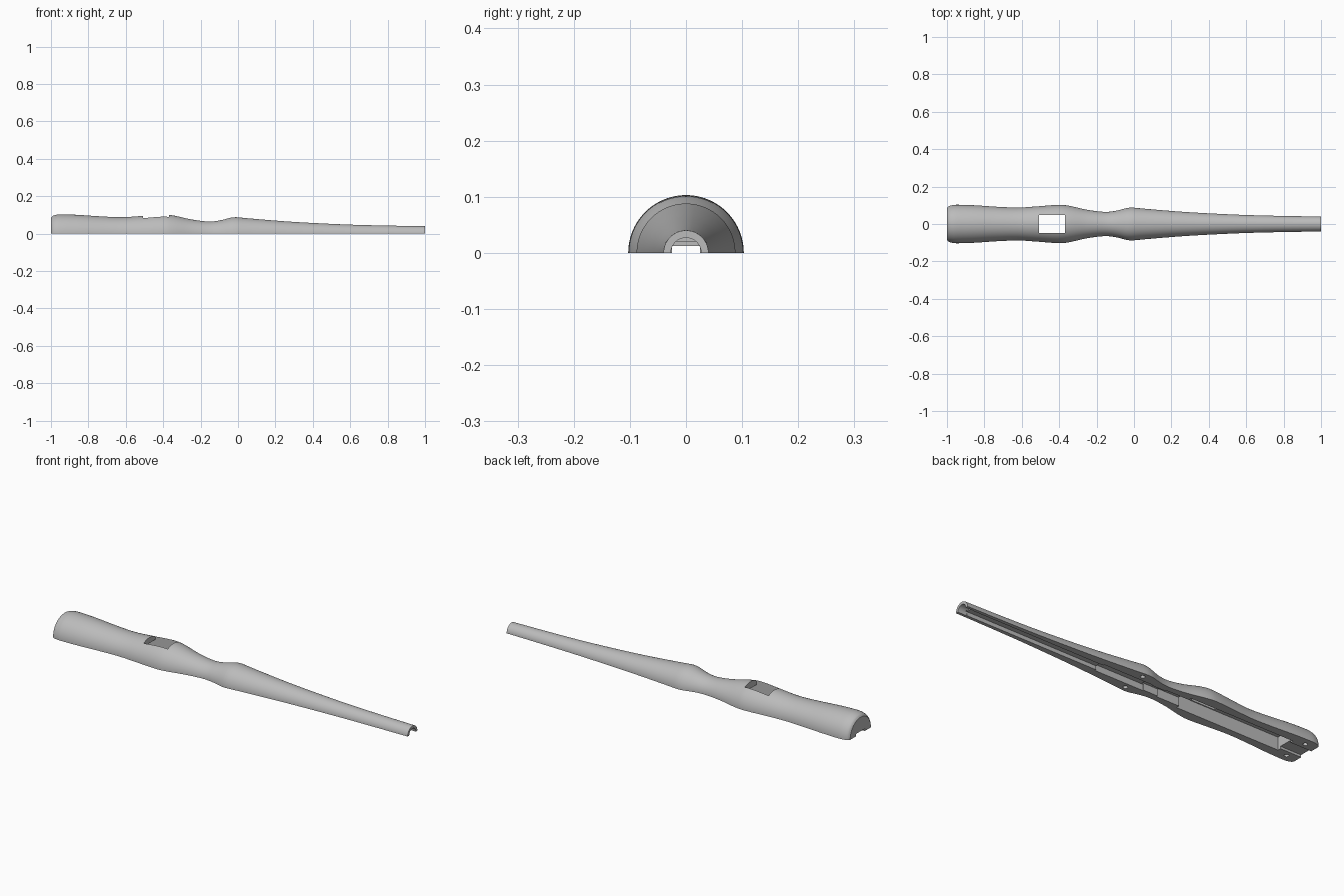
import bpy, bmesh, math
from mathutils import Vector

cube = bpy.data.objects.get("Cube")
if cube:
    bpy.data.objects.remove(cube, do_unlink=True)

grey = bpy.data.materials.new("plain grey")
grey.use_nodes = True
grey.diffuse_color = (0.5, 0.5, 0.5, 1)
grey.node_tree.nodes["Principled BSDF"].inputs["Base Color"].default_value = (0.5, 0.5, 0.5, 1)


def make_object(name, bm):
    bmesh.ops.recalc_face_normals(bm, faces=bm.faces)
    mesh = bpy.data.meshes.new(name)
    bm.to_mesh(mesh)
    bm.free()
    obj = bpy.data.objects.new(name, mesh)
    bpy.context.collection.objects.link(obj)
    mesh.materials.append(grey)
    return obj


def smooth_curve(points, steps=5):
    """Catmull-Rom samples through (x, radius) points."""
    pts = [Vector(p) for p in points]
    pts = [2 * pts[0] - pts[1]] + pts + [2 * pts[-1] - pts[-2]]
    out = []
    for a, b, c, d in zip(pts, pts[1:], pts[2:], pts[3:]):
        for i in range(steps):
            t = i / steps
            out.append(0.5 * (2 * b + (c - a) * t + (2 * a - 5 * b + 4 * c - d) * t**2
                              + (3 * b - a - 3 * c + d) * t**3))
    return out + [pts[-2]]


def half_lathe(name, profile, segments=48):
    """Solid half round body along x, flat side on z = 0."""
    bm = bmesh.new()
    rings = []
    for x, r in profile:
        rings.append([bm.verts.new((x, r * math.cos(math.pi * i / segments),
                                    r * math.sin(math.pi * i / segments)))
                      for i in range(segments + 1)])
    for a, b in zip(rings, rings[1:]):
        for i in range(segments):
            bm.faces.new((a[i], a[i + 1], b[i + 1], b[i]))
        bm.faces.new((a[0], b[0], b[-1], a[-1]))
    bm.faces.new(rings[0])
    bm.faces.new(rings[-1])
    return make_object(name, bm)


def box_cutter(x0, x1, half_width, top):
    bm = bmesh.new()
    bmesh.ops.create_cube(bm, size=1)
    for v in bm.verts:
        v.co = ((x0 + x1) / 2 + v.co.x * (x1 - x0), v.co.y * 2 * half_width,
                top if v.co.z > 0 else -0.05)
    return make_object("box_cutter", bm)


def round_cutter(radius, depth, location, along_x=False):
    bm = bmesh.new()
    bmesh.ops.create_cone(bm, cap_ends=True, segments=32, radius1=radius,
                          radius2=radius, depth=depth)
    obj = make_object("round_cutter", bm)
    obj.location = location
    if along_x:
        obj.rotation_euler.y = math.pi / 2
    return obj


# Outer shell: handle with a waist, then a crease and the tapering shaft
handle = [(-1, 0.085), (-0.99, 0.095), (-0.97, 0.101), (-0.94, 0.103), (-0.85, 0.1),
          (-0.73, 0.092), (-0.62, 0.088), (-0.52, 0.094), (-0.41, 0.102), (-0.35, 0.098),
          (-0.25, 0.076), (-0.16, 0.065), (-0.1, 0.07), (-0.04, 0.085), (-0.01, 0.088)]
shaft = [(-0.01, 0.088), (0.1, 0.078), (0.25, 0.066), (0.4, 0.057), (0.6, 0.048),
         (0.8, 0.043), (1, 0.04)]
shell = half_lathe("wand_half_shell", smooth_curve(handle)[:-1] + smooth_curve(shaft))

# Hollows: battery bay, window, stepped wire channel, tail slot, tip socket, peg holes
cutters = [
    box_cutter(-0.88, -0.29, 0.052, 0.066),
    box_cutter(-0.507, -0.37, 0.047, 0.2),
    box_cutter(-0.3, -0.16, 0.035, 0.044),
    box_cutter(-0.17, -0.07, 0.028, 0.036),
    box_cutter(-0.08, 0.2, 0.033, 0.032),
    box_cutter(0.19, 0.96, 0.025, 0.02),
    box_cutter(-1.1, -0.87, 0.035, 0.012),
    round_cutter(0.027, 0.2, (1.05, 0, 0), along_x=True),
]
for side in (-1, 1):
    cutters.append(round_cutter(0.011, 0.06, (0, side * 0.06, 0)))
    cutters.append(round_cutter(0.011, 0.06, (-0.94, side * 0.065, 0)))

bpy.context.view_layer.objects.active = shell
for cutter in cutters:
    cutter.hide_render = True
    cut = shell.modifiers.new("hollow", 'BOOLEAN')
    cut.operation = 'DIFFERENCE'
    cut.solver = 'EXACT'
    cut.object = cutter
    bpy.ops.object.modifier_apply(modifier=cut.name)
    bpy.data.objects.remove(cutter, do_unlink=True)

bpy.ops.object.select_all(action='DESELECT')
shell.select_set(True)
bpy.ops.object.shade_smooth_by_angle(angle=math.radians(25))
